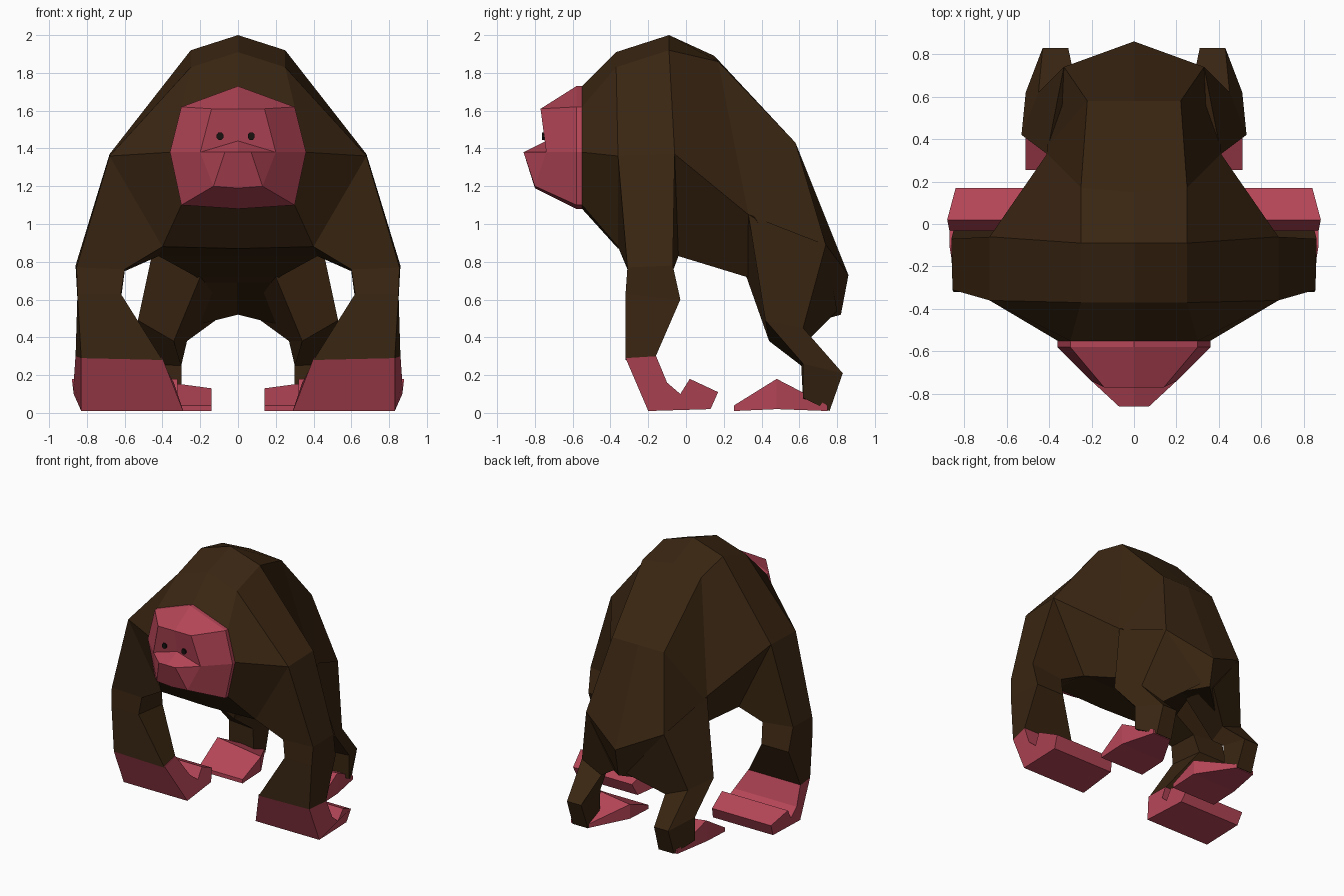
import bpy
import bmesh

cube = bpy.data.objects.get("Cube")
if cube:
    bpy.data.objects.remove(cube, do_unlink=True)


def material(name, rgb):
    m = bpy.data.materials.new(name)
    m.use_nodes = True
    m.diffuse_color = (*rgb, 1)
    bsdf = next(n for n in m.node_tree.nodes if n.type == 'BSDF_PRINCIPLED')
    bsdf.inputs["Base Color"].default_value = (*rgb, 1)
    bsdf.inputs["Roughness"].default_value = 0.9
    return m


fur = material("dark brown fur", (0.042, 0.019, 0.006))
skin = material("pink skin", (0.46, 0.06, 0.095))
black = material("eye black", (0.008, 0.006, 0.005))


def make(name, pts, faces, mat, sides):
    """Flat-shaded mesh from points, repeated for each x sign and welded."""
    bm = bmesh.new()
    for s in sides:
        vs = [bm.verts.new((s * x, y, z)) for x, y, z in pts]
        for f in faces:
            bm.faces.new([vs[i] for i in f])
    bmesh.ops.remove_doubles(bm, verts=bm.verts, dist=0.001)
    bmesh.ops.recalc_face_normals(bm, faces=bm.faces)
    mesh = bpy.data.meshes.new(name)
    bm.to_mesh(mesh)
    bm.free()
    mesh.materials.append(mat)
    obj = bpy.data.objects.new(name, mesh)
    bpy.context.collection.objects.link(obj)
    return obj


def loft(rings, closed):
    """Quads between rings with both ends capped."""
    n = len(rings[0])
    pts = [p for r in rings for p in r]
    faces = [tuple(range(n)), tuple(range(len(pts) - n, len(pts)))]
    for k in range(len(rings) - 1):
        a, b = k * n, (k + 1) * n
        for i in range(n if closed else n - 1):
            j = (i + 1) % n
            faces.append((a + i, a + j, b + j, b + i))
    return pts, faces


def pair(name, pts, faces, mat):
    for side, s in (("left_", 1), ("right_", -1)):
        make(side + name, pts, faces, mat, (s,))


# Body: half rings from crown to underside, front to rump
body = [
    [(0, -.55, 1.73), (.30, -.55, 1.62), (.36, -.55, 1.38), (.30, -.55, 1.10), (0, -.55, 1.08)],
    [(0, -.37, 1.91), (.25, -.37, 1.83), (.68, -.36, 1.36), (.40, -.36, .88), (0, -.36, .87)],
    [(0, -.09, 2.0), (.25, -.09, 1.92), (.68, -.06, 1.37), (.42, -.04, .83), (0, -.04, .83)],
    [(0, .15, 1.89), (.25, .17, 1.86), (.41, .33, 1.05), (.22, .32, .72), (0, .32, .72)],
    [(0, .58, 1.43), (.22, .58, 1.43), (.41, .36, 1.04), (.20, .40, .69), (0, .40, .69)],
    [(0, .86, .73), (.33, .74, .89), (.38, .55, .75), (.20, .64, .47), (0, .82, .52)],
]
make("body", *loft(body, False), fur, (1, -1))

# Arms: front outer, back outer, back inner, front inner
arm = [
    [(.68, -.36, 1.36), (.68, -.06, 1.37), (.42, -.04, .83), (.40, -.36, .88)],
    [(.855, -.31, .77), (.86, -.07, .78), (.60, -.07, .75), (.60, -.31, .76)],
    [(.85, -.32, .63), (.85, -.03, .60), (.62, -.03, .60), (.62, -.32, .63)],
    [(.83, -.32, .29), (.86, -.16, .30), (.42, -.16, .30), (.40, -.32, .28)],
]
pair("arm", *loft(arm, True), fur)

# Hands: side profile of knuckles and curled fingers, as (y, z, inner x, outer x)
hand = [(-.32, .29, .40, .83), (-.20, .01, .29, .83), (.13, .02, .32, .83),
        (.17, .11, .34, .84), (.02, .18, .32, .88), (-.03, .10, .32, .87),
        (-.10, .16, .34, .87), (-.16, .305, .42, .86)]
hand_rings = [[(a, y, z) for y, z, a, b in hand], [(b, y, z) for y, z, a, b in hand]]
pair("hand", *loft(hand_rings, True), skin)

# Legs: front outer, front inner, back inner, back outer
leg = [
    [(.41, .33, 1.05), (.20, .32, .72), (.05, .80, .54), (.33, .74, .89)],
    [(.53, .42, .49), (.34, .44, .38), (.27, .64, .38), (.45, .62, .45)],
    [(.51, .62, .26), (.30, .61, .25), (.31, .83, .21), (.43, .83, .21)],
    [(.51, .62, .08), (.30, .62, .06), (.30, .76, .01), (.43, .76, .01)],
]
pair("leg", *loft(leg, True), fur)

# Feet: flat wedges widening towards the toes
foot = [
    [(.14, .255, .01), (.51, .255, .01), (.51, .255, .04), (.14, .255, .04)],
    [(.14, .48, .02), (.51, .48, .02), (.51, .48, .18), (.14, .48, .13)],
    [(.30, .75, .01), (.45, .75, .01), (.45, .75, .04), (.30, .75, .04)],
]
pair("foot", *loft(foot, True), skin)

# Face: base rim, outer rim, brow and muzzle
rim = [(0, 1.73), (.30, 1.62), (.36, 1.38), (.30, 1.10), (0, 1.08)]
inner = [(0, -.77, 1.61), (.14, -.77, 1.61), (.20, -.74, 1.38),
         (.13, -.80, 1.20), (0, -.80, 1.19)]
face_pts, face_faces = loft([[(x, y, z) for x, z in rim] for y in (-.54, -.58)] + [inner], False)
face_faces.pop(1)
face_pts += [(0, -.74, 1.44), (0, -.86, 1.38), (.07, -.86, 1.38)]
nose, tip, lip = 15, 16, 17
face_faces += [(10, 11, 12, nose), (nose, 12, lip, tip), (tip, lip, 13, 14), (12, 13, lip)]
make("face", face_pts, face_faces, skin, (1, -1))

# Eyes: small discs on the brow panel
for name, x in (("right_eye", -.095), ("left_eye", .07)):
    ring = [(x + dx, dz + 1.465) for dx, dz in
            ((-.008, .02), (.008, .02), (.018, .008), (.018, -.008),
             (.008, -.02), (-.008, -.02), (-.018, -.008), (-.018, .008))]
    make(name, *loft([[(a, y, b) for a, b in ring] for y in (-.762, -.75)], True), black, (1,))
